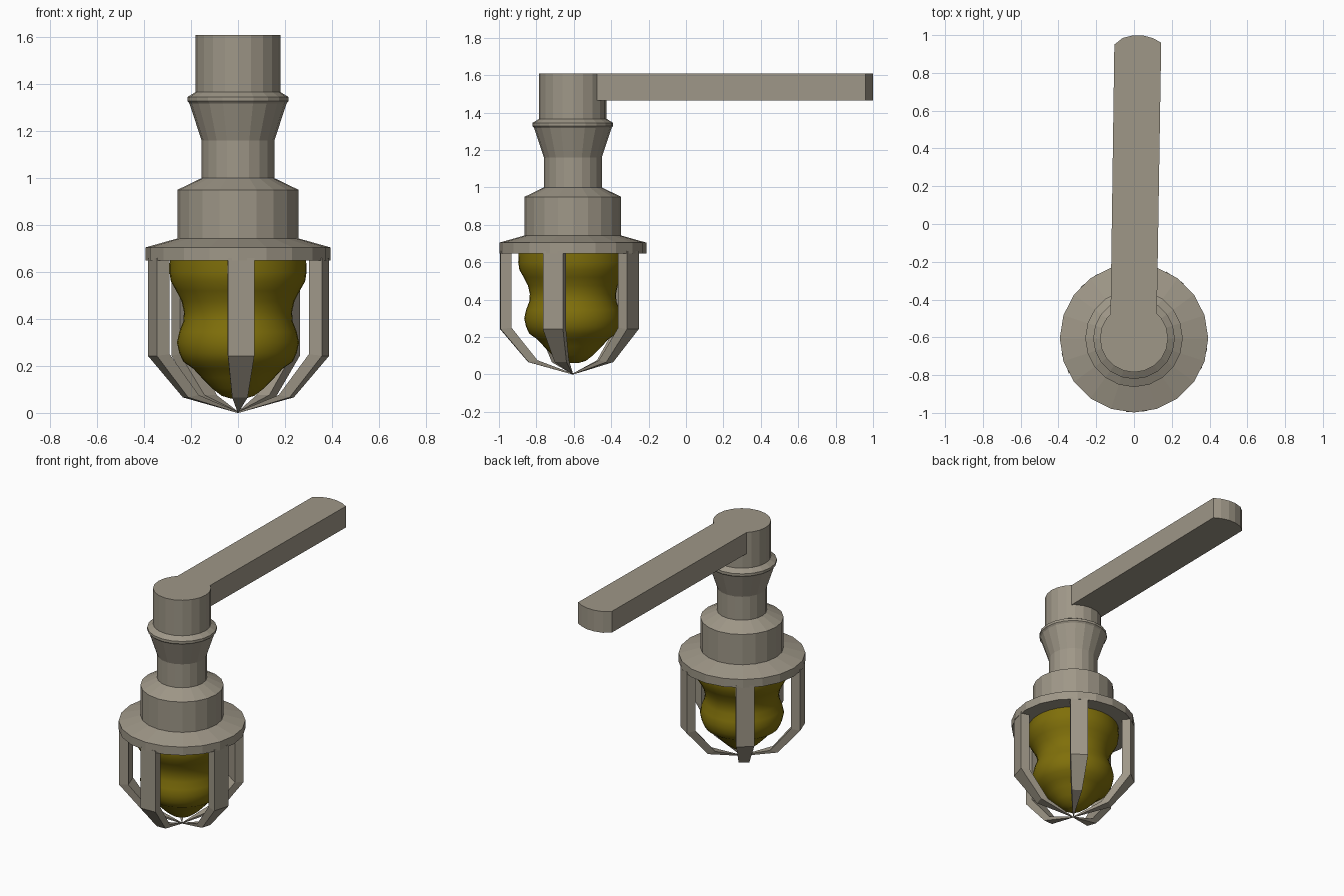
import bpy, bmesh, math

if "Cube" in bpy.data.objects:
    bpy.data.objects.remove(bpy.data.objects["Cube"])

CY = -0.605          # lamp axis position in y
SIDES = 20


def material(name, color):
    m = bpy.data.materials.new(name)
    m.diffuse_color = color
    m.use_nodes = True
    m.node_tree.nodes["Principled BSDF"].inputs["Base Color"].default_value = m.diffuse_color
    return m


METAL = material("weathered_metal", (0.345, 0.31, 0.245, 1))
GLASS = material("yellow_glass", (0.215, 0.16, 0.003, 1))


def finish(name, bm, mat=METAL):
    bmesh.ops.remove_doubles(bm, verts=bm.verts, dist=1e-5)
    bmesh.ops.recalc_face_normals(bm, faces=bm.faces)
    me = bpy.data.meshes.new(name)
    bm.to_mesh(me)
    bm.free()
    me.materials.append(mat)
    ob = bpy.data.objects.new(name, me)
    bpy.context.collection.objects.link(ob)
    return ob


def bridge(bm, rings, smooth=False):
    n = len(rings[0])
    for lo, hi in zip(rings, rings[1:]):
        for i in range(n):
            j = (i + 1) % n
            bm.faces.new((lo[i], lo[j], hi[j], hi[i])).smooth = smooth
    bm.faces.new(rings[0])
    bm.faces.new(rings[-1])


def lathe(name, profile, sides, mat=METAL, smooth=False):
    bm = bmesh.new()
    rings = []
    for r, z in profile:
        angles = [-math.pi / 2 + 2 * math.pi * i / sides for i in range(sides)]
        rings.append([bm.verts.new((r * math.cos(a), CY + r * math.sin(a), z))
                      for a in angles])
    bridge(bm, rings, smooth)
    return finish(name, bm, mat)


# Housing: flange, collar, neck and top post
lathe("lamp_housing", [
    (0.393, 0.648), (0.393, 0.705), (0.258, 0.743), (0.258, 0.95),
    (0.155, 1.0), (0.155, 1.16), (0.207, 1.318), (0.216, 1.328),
    (0.216, 1.345), (0.18, 1.367), (0.18, 1.61)], SIDES)

# Coloured glass bulb
lathe("glass_bulb", [
    (0.03, 0.061), (0.07, 0.073), (0.11, 0.104), (0.155, 0.15),
    (0.19, 0.188), (0.233, 0.218), (0.25, 0.255), (0.26, 0.3),
    (0.25, 0.345), (0.233, 0.39), (0.23, 0.43), (0.24, 0.475),
    (0.263, 0.52), (0.286, 0.56), (0.292, 0.6), (0.29, 0.66)], 36, GLASS, True)

# Five cage bars, tapering to a point below the bulb
# each section: outer radius, outer z, inner radius, inner z, half width
SECTIONS = [(0.388, 0.66, 0.33, 0.66, 0.056),
            (0.388, 0.243, 0.33, 0.25, 0.056),
            (0.238, 0.066, 0.19, 0.076, 0.033),
            (0.002, 0.0, 0.002, 0.006, 0.001)]
for n in range(5):
    a = math.radians(-88 + 72 * n)
    c, s = math.cos(a), math.sin(a)
    bm = bmesh.new()
    rings = []
    for ro, zo, ri, zi, w in SECTIONS:
        corners = [(ro, -w, zo), (ro, w, zo), (ri, w, zi), (ri, -w, zi)]
        rings.append([bm.verts.new((r * c - t * s, CY + r * s + t * c, z))
                      for r, t, z in corners])
    bridge(bm, rings)
    finish("cage_bar_%d" % (n + 1), bm)

# Mounting arm with rounded end
outline = [(-0.126, CY), (0.119, CY), (0.144, 0.96), (0.1, 0.984), (0.045, 0.999),
           (-0.005, 0.999), (-0.06, 0.985), (-0.104, 0.95)]
bm = bmesh.new()
bridge(bm, [[bm.verts.new((x, y, z)) for x, y in outline] for z in (1.465, 1.61)])
finish("mounting_arm", bm)
